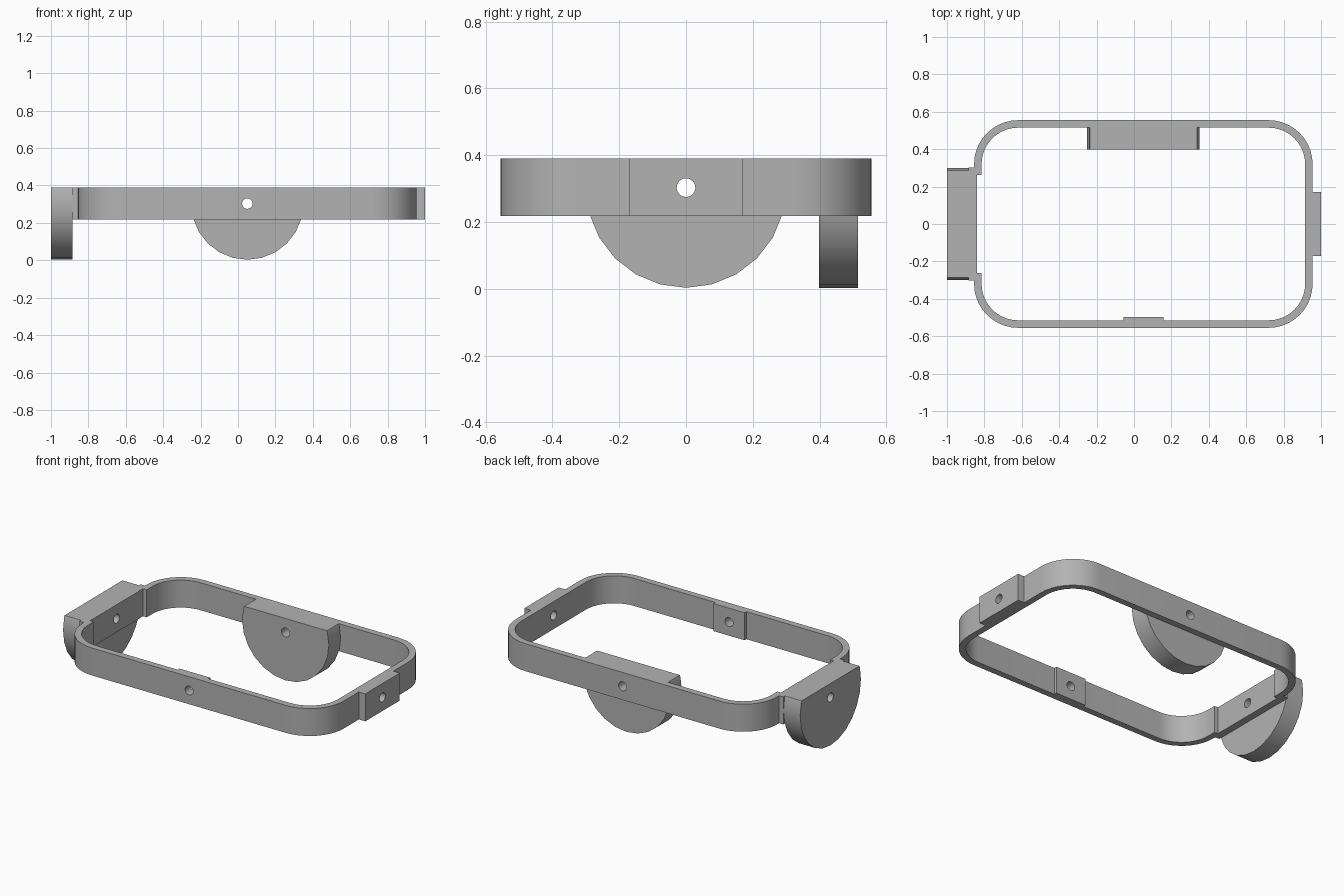
import bpy
import bmesh
from math import sin, cos, radians
from mathutils import Vector

cube = bpy.data.objects.get("Cube")
if cube:
    bpy.data.objects.remove(cube, do_unlink=True)

BOTTOM, TOP = 0.218, 0.39
HOLE_Z, HOLE_X = 0.303, 0.05

grey = bpy.data.materials.new("plain_grey")
grey.use_nodes = True
colour = (0.45, 0.45, 0.45, 1)
grey.diffuse_color = colour
grey.node_tree.nodes["Principled BSDF"].inputs["Base Color"].default_value = colour


def prism(name, points, sweep):
    """Closed solid: a planar outline swept along a vector."""
    bm = bmesh.new()
    face = bm.faces.new([bm.verts.new(p) for p in points])
    grown = bmesh.ops.extrude_face_region(bm, geom=[face])
    moved = [v for v in grown["geom"] if isinstance(v, bmesh.types.BMVert)]
    bmesh.ops.translate(bm, verts=moved, vec=sweep)
    bmesh.ops.recalc_face_normals(bm, faces=bm.faces)
    mesh = bpy.data.meshes.new(name)
    bm.to_mesh(mesh)
    bm.free()
    mesh.materials.append(grey)
    obj = bpy.data.objects.new(name, mesh)
    bpy.context.collection.objects.link(obj)
    return obj


def box(name, x0, x1, y0, y1, z0=BOTTOM, z1=TOP):
    outline = [(x0, y0, z0), (x1, y0, z0), (x1, y1, z0), (x0, y1, z0)]
    return prism(name, outline, (0, 0, z1 - z0))


def rounded(name, inset, z0, z1):
    """Rounded rectangle plate, drawn inwards from the rim's outside."""
    radius, pts = 0.235, []
    for i, (sx, sy) in enumerate([(1, 1), (-1, 1), (-1, -1), (1, -1)]):
        cx, cy = HOLE_X + sx * 0.67, sy * 0.32
        for k in range(11):
            a = radians(90 * i + 9 * k)
            r = radius - inset
            pts.append((cx + r * cos(a), cy + r * sin(a), z0))
    return prism(name, pts, (0, 0, z1 - z0))


def disc_outline(radius, place, clip=False, count=24):
    """Circle about the hole height, optionally cut flat at the rim's top."""
    if not clip:
        angles = [radians(360 * k / count) for k in range(count)]
        return [place(radius * cos(a), HOLE_Z + radius * sin(a)) for a in angles]
    angles = [radians(15 * k) for k in range(-13, 2)]
    pts = [place(radius * cos(a), HOLE_Z + radius * sin(a)) for a in angles]
    return pts + [place(0.286, TOP), place(-0.286, TOP)]


def cut(obj, cutter):
    bpy.context.view_layer.objects.active = obj
    mod = obj.modifiers.new("cut", "BOOLEAN")
    mod.operation, mod.solver, mod.object = "DIFFERENCE", "EXACT", cutter
    bpy.ops.object.modifier_apply(modifier=mod.name)


def across_x(y):
    return lambda u, z: Vector((HOLE_X + u, y, z))


def across_y(x):
    return lambda u, z: Vector((x, u, z))


# Rim: rounded frame, with a shallow recess inside its right wall
rim = rounded("rim", 0, BOTTOM, TOP)
opening = rounded("opening_cutter", 0.04, 0, 0.6)
recess = box("recess_cutter", -0.84, -0.7, -0.262, 0.262, 0, 0.6)

# Half-round tabs
back_tab = prism("back_tab", disc_outline(0.3, across_x(0.398), True), (0, 0.117, 0))
right_tab = prism("right_tab", disc_outline(0.3, across_y(-1), True), (0.115, 0, 0))

# Blocks on the walls
tab_bridge = box("tab_bridge", -0.885, -0.855, -0.302, 0.302)
left_boss = box("left_boss", 0.955, 1.0, -0.17, 0.17)
front_boss = box("front_boss", -0.057, 0.157, -0.515, -0.497)

# Holes drilled right through in both directions
drill_y = prism("drill_lengthwise", disc_outline(0.028, across_x(-1)), (0, 2, 0))
drill_x = prism("drill_crosswise", disc_outline(0.028, across_y(-1.5)), (3, 0, 0))

cuts = {
    rim: (opening, recess, drill_x, drill_y),
    back_tab: (drill_y,),
    front_boss: (drill_y,),
    right_tab: (drill_x,),
    tab_bridge: (drill_x,),
    left_boss: (drill_x,),
}
for part, cutters in cuts.items():
    for cutter in cutters:
        cut(part, cutter)

for cutter in (opening, recess, drill_x, drill_y):
    bpy.data.objects.remove(cutter, do_unlink=True)

# Smooth curved walls, keep the edges sharp
bpy.ops.object.select_all(action="DESELECT")
for part in cuts:
    part.select_set(True)
bpy.context.view_layer.objects.active = rim
bpy.ops.object.shade_smooth_by_angle(angle=radians(30))
